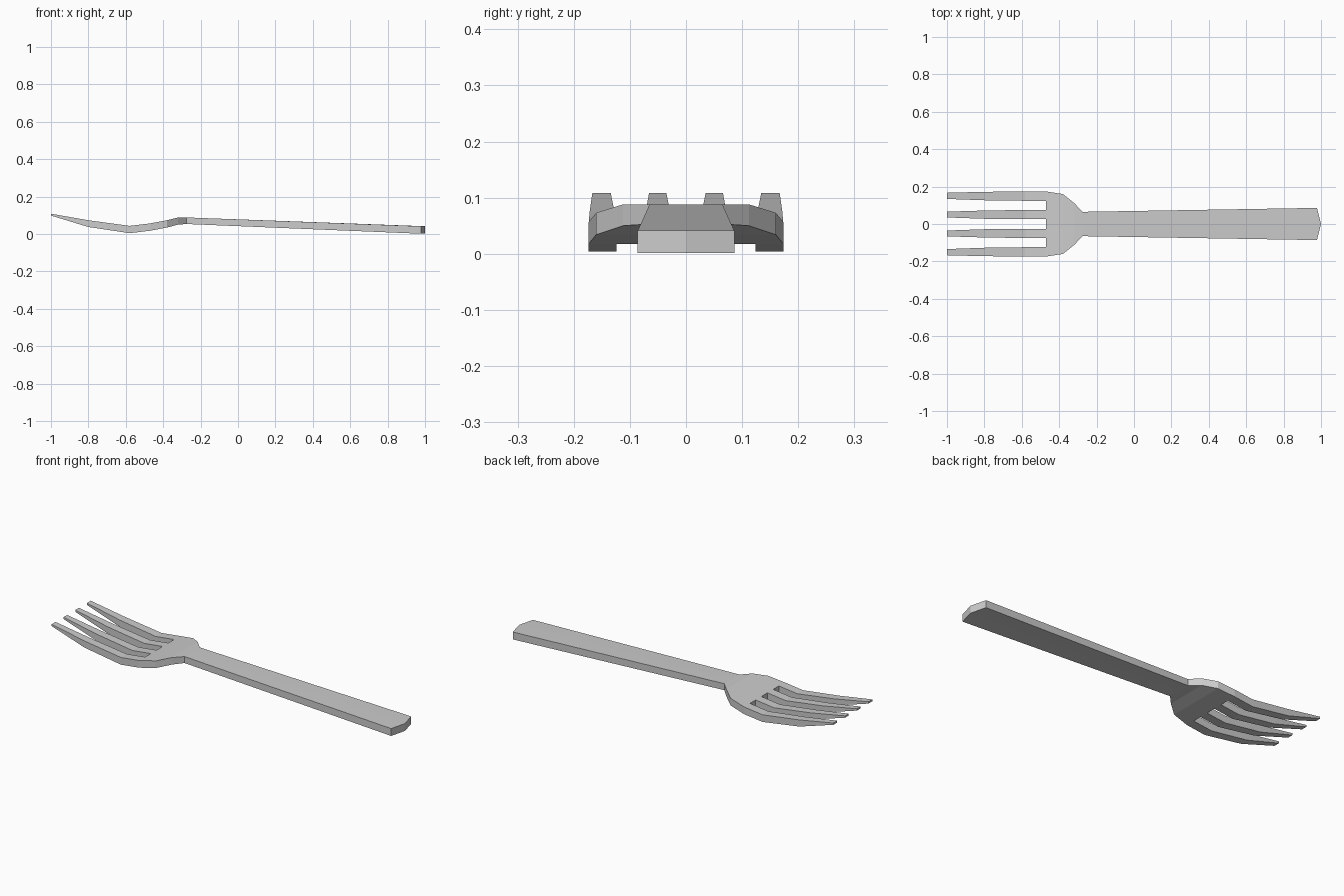
import bpy
import bmesh

if "Cube" in bpy.data.objects:
    bpy.data.objects.remove(bpy.data.objects["Cube"])

steel = bpy.data.materials.new("brushed_steel")
steel.diffuse_color = (0.6, 0.6, 0.6, 1)
steel.use_nodes = True
steel.node_tree.nodes["Principled BSDF"].inputs["Base Color"].default_value = steel.diffuse_color

ROOT = [0.0, 0.026, 0.075, 0.124, 0.174]   # tine edges where they meet the head
MID = [0.0, 0.028, 0.072, 0.127, 0.172]
TIP = [0.0, 0.035, 0.066, 0.134, 0.167]


def scaled(width):
    return [y * width / ROOT[-1] for y in ROOT]


# Stations along the fork: x, top z, bottom z, half-width columns
stations = [
    (-1.00, 0.108, 0.098, TIP),
    (-0.80, 0.073, 0.037, MID),
    (-0.58, 0.043, 0.004, ROOT),
    (-0.47, 0.056, 0.017, ROOT),
    (-0.38, 0.073, 0.034, scaled(0.160)),
    (-0.32, 0.088, 0.050, scaled(0.112)),
    (-0.275, 0.088, 0.053, scaled(0.065)),
    (0.978, 0.041, 0.001, scaled(0.086)),
]
TINE_CELLS = 3          # cells between the first four stations have slots
SLOTS = (0, 2)          # slot cells counted from the centre line

bm = bmesh.new()


def make_sheet(z_index):
    grid = []
    for i, st in enumerate(stations):
        half = st[3]
        ys = [-y for y in half[:0:-1]] + half
        row = []
        for y in ys:
            # handle end comes to a shallow point on the centre line
            x = st[0]
            if i == len(stations) - 1:
                x += 0.022 * (1 - abs(y) / half[-1])
            row.append(bm.verts.new((x, y, st[z_index])))
        grid.append(row)
    return grid


top = make_sheet(1)
bottom = make_sheet(2)

# Top and bottom skins, leaving the slots open
twin = {}
for ra, rb in zip(top, bottom):
    for a, b in zip(ra, rb):
        twin[a] = b
for i in range(len(stations) - 1):
    for j in range(8):
        cell = j - 4 if j >= 4 else 3 - j
        if i < TINE_CELLS and cell in SLOTS:
            continue
        quad = [top[i][j], top[i + 1][j], top[i + 1][j + 1], top[i][j + 1]]
        bm.faces.new(quad)
        bm.faces.new([twin[v] for v in reversed(quad)])

# Side walls around every open edge
edges = [e for e in bm.edges if e.is_boundary and e.verts[0] in twin]
for e in edges:
    a, b = e.verts
    bm.faces.new((a, b, twin[b], twin[a]))

bmesh.ops.delete(bm, geom=[v for v in bm.verts if not v.link_faces], context='VERTS')
bmesh.ops.recalc_face_normals(bm, faces=bm.faces)
mesh = bpy.data.meshes.new("fork")
bm.to_mesh(mesh)
bm.free()
mesh.materials.append(steel)
fork = bpy.data.objects.new("fork", mesh)
bpy.context.collection.objects.link(fork)
